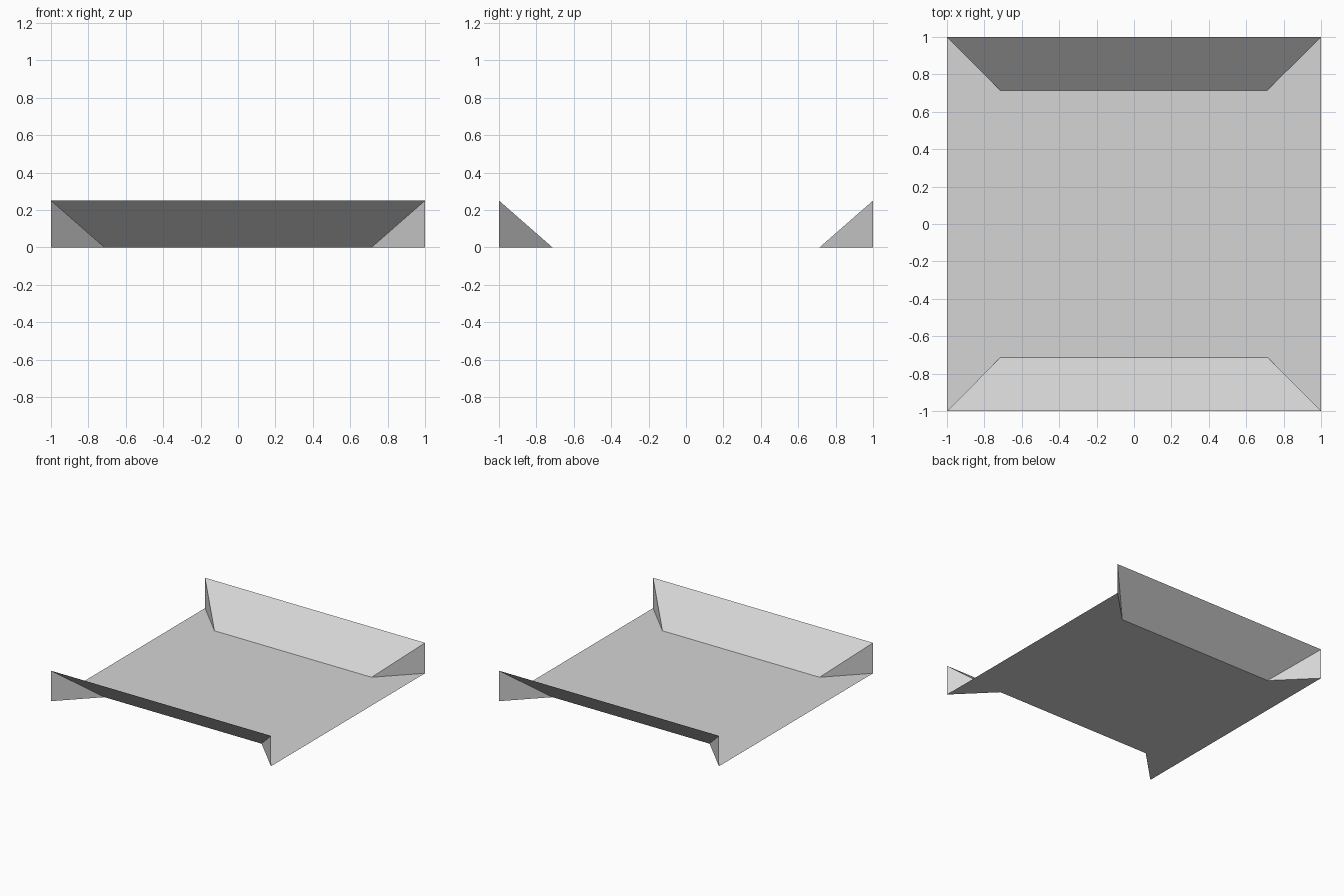
import bpy

if "Cube" in bpy.data.objects:
    bpy.data.objects.remove(bpy.data.objects["Cube"], do_unlink=True)

HALF = 1.0      # half width of the tray
FOLD = 0.714    # where the flaps hinge from the floor
RISE = 0.25     # height of the raised flap edge

grey = bpy.data.materials.new("light_grey")
grey.use_nodes = True
colour = (0.66, 0.66, 0.66, 1)
grey.diffuse_color = colour
grey.node_tree.nodes["Principled BSDF"].inputs["Base Color"].default_value = colour


def sheet(name, points):
    """Make one flat sheet from its outline."""
    mesh = bpy.data.meshes.new(name)
    mesh.from_pydata(points, [], [list(range(len(points)))])
    mesh.materials.append(grey)
    obj = bpy.data.objects.new(name, mesh)
    bpy.context.collection.objects.link(obj)
    return obj


# Floor with a notch at the front and at the back
outline = []
for s in (-1, 1):
    outline += [(s * HALF, s * HALF, 0), (s * FOLD, s * FOLD, 0),
                (-s * FOLD, s * FOLD, 0), (-s * HALF, s * HALF, 0)]
sheet("floor", outline)

for end, s in (("front", -1), ("back", 1)):
    # Flap sloping up and outward from the notch
    sheet(end + "_flap", [(-s * FOLD, s * FOLD, 0), (s * FOLD, s * FOLD, 0),
                          (s * HALF, s * HALF, RISE), (-s * HALF, s * HALF, RISE)])
    # Upright gussets joining flap and floor on the diagonals
    for side, t in (("left", 1), ("right", -1)):
        corner = [(t * FOLD, s * FOLD, 0), (t * HALF, s * HALF, 0),
                  (t * HALF, s * HALF, RISE)]
        # Outward winding toward the sides
        sheet(f"{end}_{side}_gusset", corner if s * t < 0 else corner[::-1])
